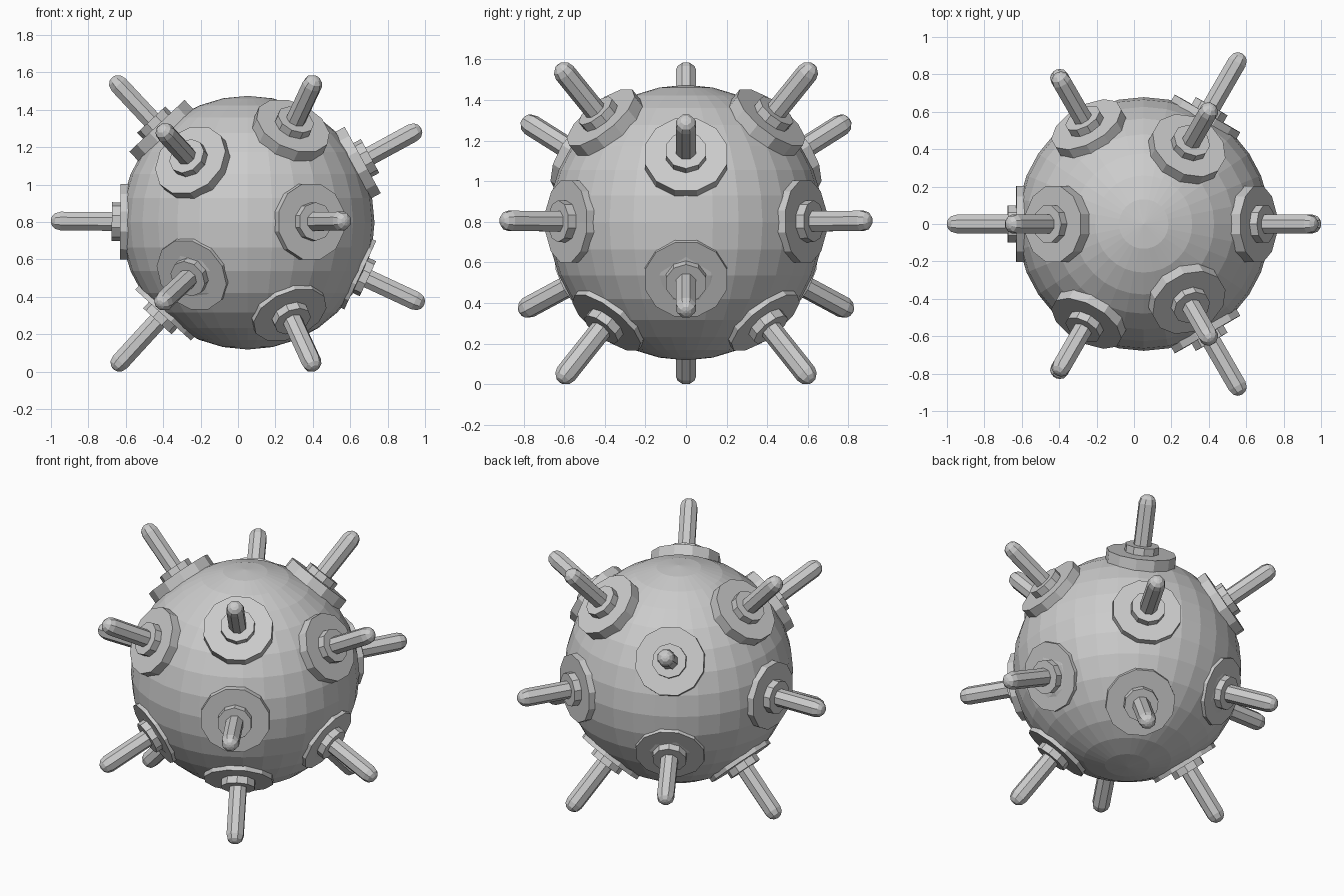
import bpy, bmesh
from math import radians, cos, sin
from mathutils import Vector

if "Cube" in bpy.data.objects:
    bpy.data.objects.remove(bpy.data.objects["Cube"])

CENTER = Vector((0.052, 0, 0.796))


def new_object(name, bm):
    bmesh.ops.recalc_face_normals(bm, faces=bm.faces)
    mesh = bpy.data.meshes.new(name)
    bm.to_mesh(mesh)
    bm.free()
    obj = bpy.data.objects.new(name, mesh)
    bpy.context.collection.objects.link(obj)
    return obj


def lathe(name, profile, sides, direction):
    """Spin (radius, distance) profile about an axis leaving the body centre."""
    bm = bmesh.new()
    turn = radians(360) / sides
    rings = [[bm.verts.new((r * cos((i + 0.5) * turn), r * sin((i + 0.5) * turn), d))
              for i in range(sides)] for r, d in profile]
    for low, high in zip(rings, rings[1:]):
        for i in range(sides):
            j = (i + 1) % sides
            bm.faces.new((low[i], low[j], high[j], high[i]))
    bm.faces.new(rings[0])
    bm.faces.new(rings[-1])
    obj = new_object(name, bm)
    obj.location = CENTER
    obj.rotation_euler = direction.to_track_quat('Z', 'Y').to_euler()
    return obj


# Round body
bm = bmesh.new()
bmesh.ops.create_uvsphere(bm, u_segments=32, v_segments=16, radius=0.678)
body = new_object("body", bm)
body.location = CENTER

# Rings of horns: elevation, first azimuth, plate top distance, cap base distance
RINGS = [
    (46.9, 180, 0.710, 1.010),
    (28.6, 0, 0.700, 1.003),
    (0.5, 180, 0.682, 1.000),
    (-25.0, 0, 0.664, 0.988),
    (-47.5, 180, 0.670, 1.010),
]

for elevation, start, plate, cap in RINGS:
    for k in range(3):
        az, el = radians(start + 120 * k), radians(elevation)
        axis = Vector((cos(el) * cos(az), cos(el) * sin(az), sin(el)))
        # Wide base plate, raised collar and round-tipped horn
        lathe("base_plate", [(0.209, 0.60), (0.209, plate)], 12, axis)
        lathe("collar", [(0.103, 0.60), (0.103, plate + 0.045)], 10, axis)
        lathe("horn", [(0.054, 0.60), (0.054, cap), (0.045, cap + 0.030),
                       (0.026, cap + 0.047), (0.008, cap + 0.052)], 8, axis)
